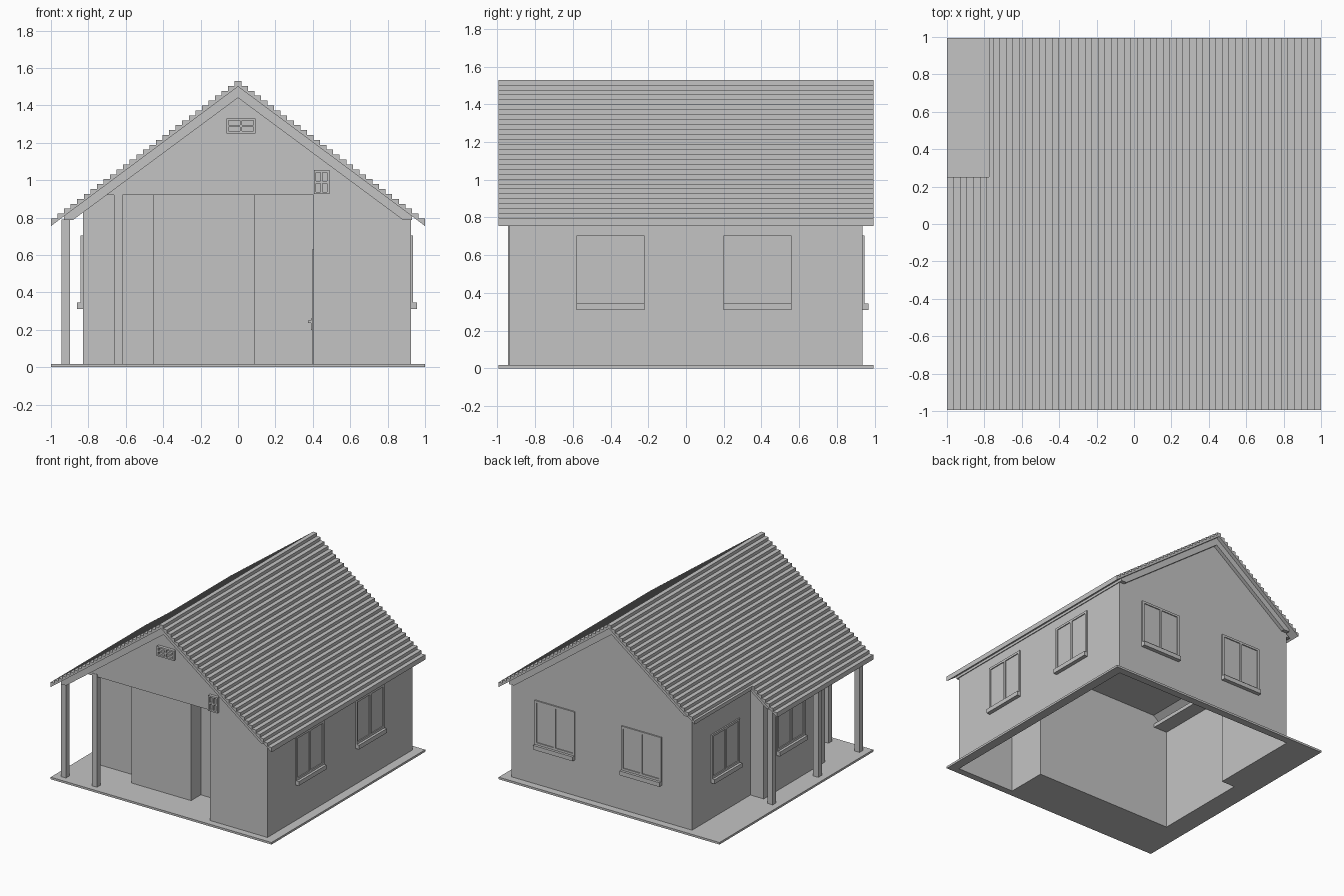
import bpy
import bmesh
from mathutils import Vector

cube = bpy.data.objects.get("Cube")
if cube:
    bpy.data.objects.remove(cube)

plaster = bpy.data.materials.new("plain_grey")
plaster.use_nodes = True
GREY = (0.55, 0.55, 0.55, 1)
plaster.diffuse_color = GREY
plaster.node_tree.nodes["Principled BSDF"].inputs["Base Color"].default_value = GREY


def finish(name, bm):
    bmesh.ops.recalc_face_normals(bm, faces=bm.faces)
    mesh = bpy.data.meshes.new(name)
    bm.to_mesh(mesh)
    bm.free()
    mesh.materials.append(plaster)
    obj = bpy.data.objects.new(name, mesh)
    bpy.context.collection.objects.link(obj)
    return obj


def add_box(bm, a, b):
    lo = [min(p, q) for p, q in zip(a, b)]
    hi = [max(p, q) for p, q in zip(a, b)]
    for v in bmesh.ops.create_cube(bm, size=1)["verts"]:
        v.co = Vector([(l + h) / 2 + c * (h - l) for l, h, c in zip(lo, hi, v.co)])


def box(name, a, b):
    bm = bmesh.new()
    add_box(bm, a, b)
    return finish(name, bm)


def extrude_y(name, profile, y0, y1):
    """Extrude an (x, z) outline along y."""
    bm = bmesh.new()
    face = bm.faces.new([bm.verts.new((x, y0, z)) for x, z in profile])
    new = bmesh.ops.extrude_face_region(bm, geom=[face])["geom"]
    bmesh.ops.translate(bm, vec=(0, y1 - y0, 0),
                        verts=[g for g in new if isinstance(g, bmesh.types.BMVert)])
    return finish(name, bm)


# Plan of the house: porch recess at front, set-back corner at rear
FRONT, BACK, RIGHT, SIDE, REAR_SIDE = -0.94, 0.935, 0.925, -0.83, -0.71
RECESS, STEP, DOOR_X, CEILING = -0.61, 0.18, 0.405, 0.92
plan = [(RIGHT, FRONT), (RIGHT, BACK), (REAR_SIDE, BACK), (REAR_SIDE, STEP),
        (SIDE, STEP), (SIDE, RECESS), (DOOR_X, RECESS), (DOOR_X, FRONT)]


def loop_edges(bm, points, z):
    vs = [bm.verts.new((x, y, z)) for x, y in points]
    return [bm.edges.new((vs[i - 1], vs[i])) for i in range(len(vs))]


# Ground slab, open under the house
bm = bmesh.new()
outer = [(-1, -0.995), (1, -0.995), (1, 0.995), (-1, 0.995)]
edges = loop_edges(bm, outer, 0) + loop_edges(bm, plan, 0)
bmesh.ops.triangle_fill(bm, edges=edges, use_beauty=True, normal=(0, 0, 1))
new = bmesh.ops.extrude_face_region(bm, geom=bm.faces[:])["geom"]
bmesh.ops.translate(bm, vec=(0, 0, 0.017),
                    verts=[g for g in new if isinstance(g, bmesh.types.BMVert)])
finish("ground_slab", bm)

# Walls, trimmed under the roof slopes
bm = bmesh.new()
new = bmesh.ops.extrude_edge_only(bm, edges=loop_edges(bm, plan, 0))["geom"]
bmesh.ops.translate(bm, vec=(0, 0, CEILING),
                    verts=[g for g in new if isinstance(g, bmesh.types.BMVert)])
for side in (1, -1):
    bmesh.ops.bisect_plane(bm, geom=bm.verts[:] + bm.edges[:] + bm.faces[:],
                           plane_co=(0, 0, 1.47), plane_no=(0.74 * side, 0, 1),
                           clear_outer=True)
finish("walls", bm)

# Gable block, its underside is the ceiling
half = (1.47 - CEILING) / 0.74
extrude_y("gable_attic", [(-half, CEILING), (half, CEILING), (0, 1.47)], FRONT, BACK)


# Stepped roof
COURSES = 28
RUN, RISE = 1 / (COURSES + 0.5), 0.735 / COURSES


def roof_half(name, side, reach, y0, y1):
    pts = [(0, 1.53)]
    for k in range(COURSES + 1):
        z, edge = 1.53 - k * RISE, min((k + 0.5) * RUN, reach)
        if k:
            pts.append((pts[-1][0], z))
        pts.append((edge, z))
        if edge >= reach:
            break
    pts += [(reach, 1.50 - 0.745 * reach), (0, 1.50)]
    extrude_y(name, [(x * side, z) for x, z in pts], y0, y1)


def soffit_half(name, side, reach, y0, y1):
    top = 1.50 - 0.745 * reach
    lip = top - 0.02
    pts = [(0, 1.50), (reach, top), (reach, lip), ((1.44 - lip) / 0.74, lip), (0, 1.44)]
    extrude_y(name, [(x * side, z) for x, z in pts], y0, y1)


NOTCH = 0.25
roof_half("roof_right", 1, 1.0, -0.995, 0.995)
roof_half("roof_porch_side", -1, 1.0, -0.995, NOTCH)
roof_half("roof_rear_side", -1, 0.775, NOTCH, 0.995)
soffit_half("soffit_right", 1, 0.93, -0.965, 0.965)
soffit_half("soffit_porch_side", -1, 0.93, -0.965, NOTCH - 0.03)
soffit_half("soffit_rear_side", -1, 0.71, NOTCH - 0.03, 0.965)
box("side_beam", (SIDE, RECESS, 0.82), (REAR_SIDE, STEP, 0.85))

# Porch posts
for i, (x, y, top) in enumerate([(-0.922, -0.92, 0.79), (-0.922, -0.385, 0.79),
                                 (-0.922, 0.205, 0.79), (-0.64, -0.92, 0.94)]):
    box(f"porch_post_{i}", (x - 0.023, y - 0.023, 0), (x + 0.023, y + 0.023, top))

# Entrance bay and side door with handle
box("entrance_bay", (-0.452, -0.735, 0.01), (0.09, RECESS, CEILING))
box("side_door", (DOOR_X, -0.9, 0.017), (0.395, -0.66, 0.63))
box("door_plate", (0.395, -0.875, 0.2), (0.39, -0.855, 0.26))
box("door_handle", (0.39, -0.87, 0.235), (0.375, -0.82, 0.25))


# Windows: frame bars laid out on a wall with outward direction n
def window(name, n, wall, centre, z0, z1, width, bar, depth, rows=1, sill=False):
    bm = bmesh.new()

    def bar_box(u0, u1, a, b, d):
        if n[0]:
            add_box(bm, (wall, u0, a), (wall + n[0] * d, u1, b))
        else:
            add_box(bm, (u0, wall, a), (u1, wall + n[1] * d, b))

    left, right = centre - width / 2, centre + width / 2
    for u in (left, centre - bar / 2, right - bar):
        bar_box(u, u + bar, z0, z1, depth)
    for r in range(rows + 1):
        z = z0 + (z1 - z0 - bar) * r / rows
        bar_box(left, right, z, z + bar, depth)
    bar_box(left, right, z0, z1, depth * 0.3)
    if sill:
        bar_box(left, right, z0 - 0.035, z0, 0.032)
    finish(name, bm)


for label, n, wall, centres in [("right", (1, 0), RIGHT, (-0.4, 0.38)),
                                ("back", (0, 1), BACK, (0.53, -0.255)),
                                ("rear_side", (-1, 0), REAR_SIDE, (0.51,)),
                                ("porch_side", (-1, 0), SIDE, (-0.165,))]:
    for i, c in enumerate(centres):
        window(f"{label}_window_{i}", n, wall, c, 0.345, 0.705, 0.36, 0.018, 0.011, sill=True)

window("gable_window", (0, -1), FRONT, 0.016, 1.25, 1.33, 0.156, 0.012, 0.025, rows=2)
window("small_front_window", (0, -1), FRONT, 0.447, 0.925, 1.053, 0.082, 0.012, 0.025, rows=2)
